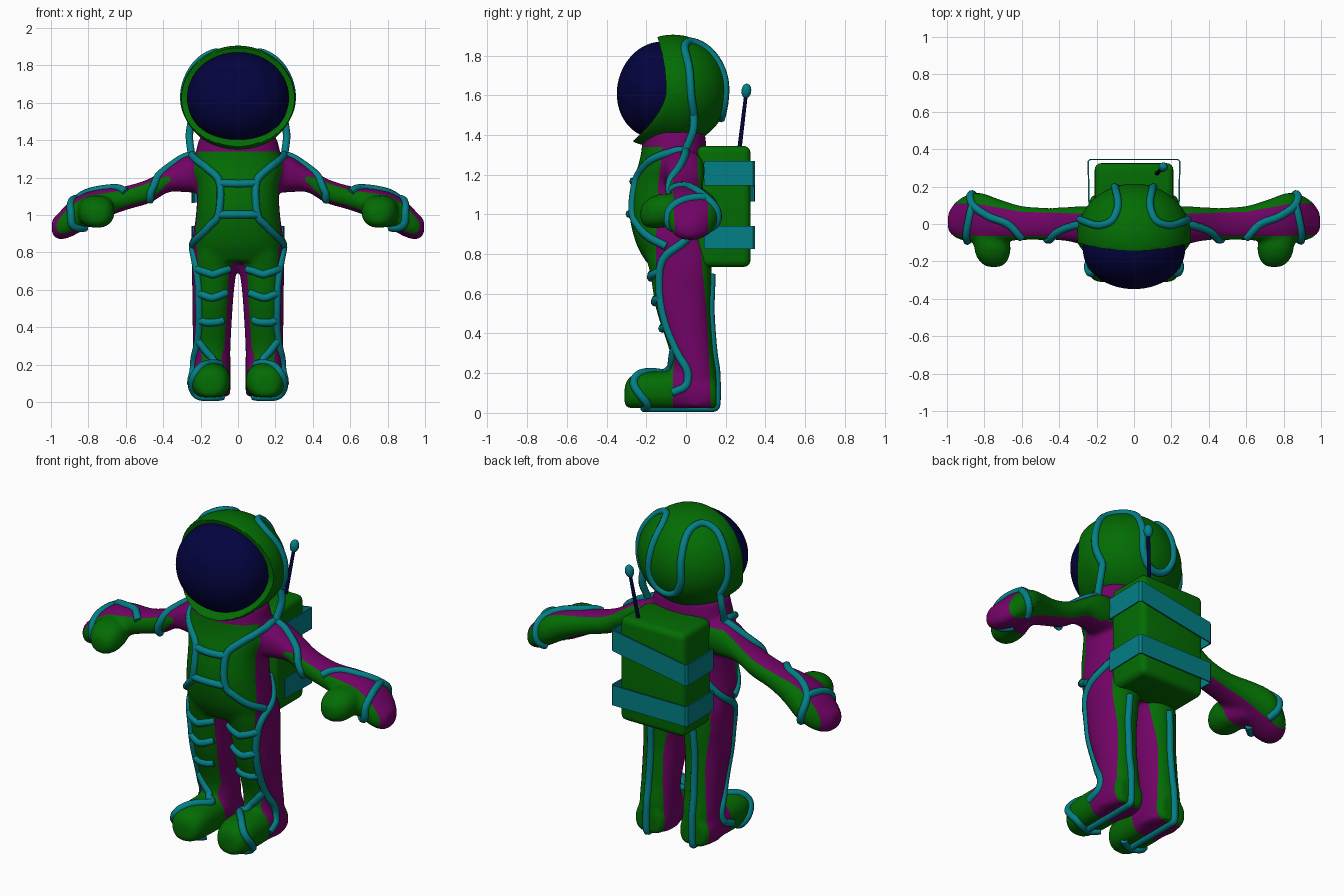
import bpy, bmesh, math
from mathutils import Vector, Matrix
from mathutils.bvhtree import BVHTree

if "Cube" in bpy.data.objects:
    bpy.data.objects.remove(bpy.data.objects["Cube"])


def material(name, rgb):
    m = bpy.data.materials.new(name)
    m.diffuse_color = (*rgb, 1)
    m.use_nodes = True
    m.node_tree.nodes["Principled BSDF"].inputs["Base Color"].default_value = m.diffuse_color
    return m


GREEN = material("suit green", (0.001, 0.15, 0.001))
MAGENTA = material("panel magenta", (0.17, 0.001, 0.135))
TEAL = material("tube teal", (0.001, 0.215, 0.24))
NAVY = material("visor navy", (0.001, 0.001, 0.05))


def add(name, data, *mats):
    ob = bpy.data.objects.new(name, data)
    bpy.context.collection.objects.link(ob)
    for m in mats:
        data.materials.append(m)
    return ob


def from_bm(name, bm, *mats):
    me = bpy.data.meshes.new(name)
    bm.to_mesh(me)
    bm.free()
    return add(name, me, *mats)


def smooth(ob, deg=40):
    bpy.ops.object.select_all(action='DESELECT')
    ob.select_set(True)
    bpy.context.view_layer.objects.active = ob
    bpy.ops.object.shade_smooth_by_angle(angle=math.radians(deg))


def spline(pts, k):
    """Catmull-Rom resampling of tuples of any length."""
    p = [tuple(2 * a - b for a, b in zip(pts[0], pts[1]))] + list(pts)
    p.append(tuple(2 * a - b for a, b in zip(pts[-1], pts[-2])))
    out = []
    for i in range(1, len(p) - 2):
        for s in range(k):
            t = s / k
            out.append(tuple(0.5 * (2 * b + (c - a) * t + (2 * a - 5 * b + 4 * c - d) * t * t
                                    + (3 * b - a - 3 * c + d) * t ** 3)
                             for a, b, c, d in zip(*p[i - 1:i + 3])))
    return out + [tuple(pts[-1])]


def loft(bm, axis, sections, side=1, n=36):
    """Rounded sections (position, centre a, centre b, radius a, radius b) along an axis."""
    rings = []
    for t, a, b, ra, rb in spline(sections, 4):
        ring = []
        for i in range(n):
            c, s = math.cos(math.tau * i / n), math.sin(math.tau * i / n)
            co = [a + ra * math.copysign(abs(c) ** 0.87, c), b + rb * math.copysign(abs(s) ** 0.87, s)]
            co.insert(axis, t)
            ring.append(bm.verts.new((co[0] * side, co[1], max(co[2], 0.025))))
        rings.append(ring)
    for r, q in zip(rings, rings[1:]):
        for i in range(n):
            bm.faces.new((r[i], r[(i + 1) % n], q[(i + 1) % n], q[i]))
    bm.faces.new(rings[0])
    bm.faces.new(rings[-1])


# Suit body: lofted torso and limbs, fused into one skin
bm = bmesh.new()
loft(bm, 2, [(.75, 0, -.03, .235, .165), (.85, 0, -.07, .245, .18), (1.0, 0, -.09, .225, .195),
             (1.15, 0, -.085, .22, .185), (1.25, 0, -.065, .245, .175), (1.32, 0, -.06, .23, .165),
             (1.42, 0, -.06, .205, .155)])
for s in (1, -1):
    loft(bm, 2, [(.03, .14, .045, .1, .11), (.2, .14, .04, .1, .115), (.3, .14, .03, .1, .11),
                 (.5, .137, -.01, .108, .135), (.62, .132, -.02, .113, .148), (.7, .128, -.025, .12, .155),
                 (.8, .122, -.04, .12, .165), (.9, .11, -.06, .1, .15)], s)
    loft(bm, 1, [(-.31, .147, .085, .05, .05), (-.285, .147, .1, .085, .08), (-.22, .147, .11, .105, .095),
                 (-.1, .147, .11, .108, .1), (.0, .145, .11, .105, .1), (.1, .145, .1, .1, .1),
                 (.155, .145, .09, .08, .08)], s)
    loft(bm, 0, [(.1, -.04, 1.22, .12, .1), (.26, -.01, 1.22, .105, .1), (.37, 0, 1.19, .09, .068),
                 (.47, 0, 1.13, .087, .066), (.6, .005, 1.09, .092, .064), (.72, .02, 1.06, .112, .08),
                 (.82, .035, 1.02, .132, .097), (.9, .03, .975, .122, .095), (.96, .02, .94, .09, .07),
                 (.995, .01, .935, .045, .04)], s)
    loft(bm, 1, [(.02, .79, 1.01, .08, .07), (-.1, .76, 1.02, .097, .085), (-.17, .755, 1.01, .09, .08),
                 (-.215, .75, 1.0, .06, .055), (-.23, .75, 1.0, .03, .03)], s)
bmesh.ops.recalc_face_normals(bm, faces=bm.faces)
body = from_bm("suit_body", bm)
rm = body.modifiers.new("fuse", 'REMESH')
rm.mode = 'VOXEL'
rm.voxel_size = 0.0125
sm = body.modifiers.new("soften", 'SMOOTH')
sm.factor = 0.5
sm.iterations = 12
bpy.context.view_layer.update()
skin = bpy.data.meshes.new_from_object(body.evaluated_get(bpy.context.evaluated_depsgraph_get()))
body.modifiers.clear()
body.data = skin
skin.materials.clear()
skin.materials.append(GREEN)
skin.materials.append(MAGENTA)

# Side panels: cut the skin along the seams, then colour between them
FRONT_Z = [(-.1, -.065), (.2, -.065), (.3, -.055), (.5, -.11), (.7, -.15), (.9, -.15), (1.15, -.14), (1.5, -.1)]
BACK_Z = [(-.1, .13), (.3, .115), (.5, .105), (.7, .085), (.9, .07), (1.5, .06)]
FRONT_X = [(.27, -.115), (.45, -.065), (.75, -.065), (1.1, -.055)]
BACK_X = [(.27, .055), (.6, .065), (.85, .11), (1.1, .11)]


def is_arm(c):
    return abs(c.x) > .27 and c.z > .8


def level(seam, t):
    for (a, ya), (b, yb) in zip(seam, seam[1:]):
        if a <= t <= b:
            return ya + (yb - ya) * (t - a) / (b - a)
    return seam[-1][1]


def cut(bm, test, co, no):
    faces = [f for f in bm.faces if test(f.calc_center_median())]
    geom = faces + list({e for f in faces for e in f.edges}) + list({v for f in faces for v in f.verts})
    bmesh.ops.bisect_plane(bm, geom=geom, dist=1e-5, plane_co=co, plane_no=no)


bm = bmesh.new()
bm.from_mesh(skin)
for seam in (FRONT_Z, BACK_Z):
    for (a, ya), (b, yb) in zip(seam, seam[1:]):
        cut(bm, lambda c: a <= c.z <= b and not is_arm(c), (0, ya, a), (0, b - a, ya - yb))
for seam in (FRONT_X, BACK_X):
    for (a, ya), (b, yb) in zip(seam, seam[1:]):
        for s in (1, -1):
            cut(bm, lambda c: a <= c.x * s <= b and is_arm(c), (a * s, ya, 0), ((ya - yb) * s, b - a, 0))
cut(bm, lambda c: abs(c.x) < .23 and c.z > 1.3, (0, 0, 1.34), (0, 0, 1))
for f in bm.faces:
    c = f.calc_center_median()
    f.smooth = True
    if is_arm(c):
        panel = level(FRONT_X, abs(c.x)) < c.y < level(BACK_X, abs(c.x))
    else:
        panel = level(FRONT_Z, c.z) < c.y < level(BACK_Z, c.z) or c.z > 1.34
    f.material_index = int(panel)
body_tree = BVHTree.FromBMesh(bm)
bm.to_mesh(skin)
bm.free()

# Helmet: ellipsoid with a lowered chin and the front cut back to a curved rim
bm = bmesh.new()
bmesh.ops.create_uvsphere(bm, u_segments=96, v_segments=64, radius=1, matrix=Matrix.Rotation(math.pi / 2, 4, 'X'))
for v in bm.verts:
    x, y, z = v.co.x * .305, v.co.y * .28 - .065, v.co.z * .28 + 1.625
    if y < -.065:
        y -= .4 * max(0, 1.6 - z)
    d = z - 1.62
    rim = -.10 - (.04 * (d / .26) ** 2 if d > 0 else .145 * (-d / .23) ** 1.7)
    v.co = (x, max(y, rim), z)
helmet_tree = BVHTree.FromBMesh(bm)
smooth(from_bm("helmet", bm, GREEN))

# Visor
bm = bmesh.new()
bmesh.ops.create_uvsphere(bm, u_segments=64, v_segments=40, radius=1,
                          matrix=Matrix.Translation((0, -.138, 1.627)) @ Matrix.Rotation(math.radians(-14), 4, 'X')
                          @ Matrix.Diagonal((.273, .208, .245, 1)))
smooth(from_bm("visor", bm, NAVY), 60)


# Tubes lying on the surface of the suit
def tubes(name, paths, tree=None, mirror=True):
    cu = bpy.data.curves.new(name, 'CURVE')
    cu.dimensions = '3D'
    cu.bevel_depth = .021
    cu.bevel_resolution = 2
    cu.use_fill_caps = True
    for path in paths:
        for s in (1, -1) if mirror else (1,):
            pts = [Vector((p[0] * s, p[1], p[2])) for p in spline(path, 8)]
            if tree:
                pts = [tree.find_nearest(p)[0] for p in pts]
            sp = cu.splines.new('POLY')
            sp.points.add(len(pts) - 1)
            for q, p in zip(sp.points, pts):
                q.co = (p.x, p.y, max(p.z, .021), 1)
    return add(name, cu, TEAL)


half = [(.25, .04, 1.5), (.3, .03, 1.6), (.28, .02, 1.74), (.21, .0, 1.86), (.13, .03, 1.9),
        (.09, .11, 1.85), (.1, .19, 1.72), (.11, .22, 1.58), (.07, .22, 1.49)]
tubes("helmet_tube", [half + [(0, .22, 1.46)] + [(-x, y, z) for x, y, z in half[::-1]]], helmet_tree, False)
tubes("shoulder_link_tubes", [[(.25, .04, 1.5), (.26, .035, 1.42), (.25, 0, 1.33)]])
tubes("chest_bars", [[(-.11, -.3, z), (0, -.32, z), (.11, -.3, z)] for z in (1.18, 1.0)], body_tree, False)
tubes("chest_tubes", [[(.25, 0, 1.34), (.24, -.1, 1.31), (.17, -.22, 1.25), (.11, -.29, 1.18), (.12, -.31, 1.0),
                       (.18, -.27, .93), (.24, -.1, .84)]], body_tree)
tubes("arm_tubes", [[(.25, 0, 1.34), (.33, -.01, 1.3), (.42, -.05, 1.22), (.46, -.11, 1.13), (.46, -.07, 1.05)],
                    [(.6, -.07, 1.12), (.68, 0, 1.16), (.78, .04, 1.15), (.86, .1, 1.08), (.87, .17, .99),
                     (.82, .13, .9)],
                    [(.86, .1, 1.08), (.89, 0, 1.08), (.9, -.1, 1.02), (.88, -.11, .93), (.8, -.03, .9)]], body_tree)
tubes("leg_tubes", [[(.2, .1, .97), (.24, 0, .87), (.24, -.12, .77), (.23, -.15, .62), (.23, -.13, .45),
                     (.235, -.07, .32), (.25, 0, .22), (.26, 0, .14), (.26, -.07, .1)],
                    [(.14, .2, .7), (.15, .2, .4), (.15, .2, .15), (.15, .17, .04), (.15, .08, 0),
                     (.15, -.1, 0), (.15, -.22, 0)],
                    [(.23, -.08, .32), (.17, -.1, .26), (.09, -.11, .21), (.16, -.2, .22), (.22, -.26, .15),
                     (.24, -.2, .05), (.2, -.2, 0), (.14, -.21, 0), (.07, -.18, 0)]]
      + [[(.23, -.14, z + .01), (.14, -.25, z - .03), (.05, -.15, z + .01)] for z in (.7, .57, .41)], body_tree)

# Backpack
bm = bmesh.new()
bmesh.ops.create_cube(bm, size=1, matrix=Matrix.Translation((0, .19, 1.04)) @ Matrix.Diagonal((.42, .27, .61, 1)))
bmesh.ops.bevel(bm, geom=bm.edges[:], offset=.035, segments=4, profile=.5, affect='EDGES')
smooth(from_bm("backpack", bm, GREEN))

# Backpack straps: thin bands wrapped around three sides, the upper one slanting down to the left
for name, z0, z1, drop in (("upper_strap", 1.145, 1.268, .08), ("lower_strap", .825, .942, 0)):
    bm = bmesh.new()
    outline = [(-.24, .09), (-.245, .335), (-.235, .345), (.235, .345), (.245, .335), (.24, .09)]
    cols = [[bm.verts.new((x, y, z - (drop if x < 0 else 0))) for z in (z0, z1)] for x, y in outline]
    for a, b in zip(cols, cols[1:]):
        bm.faces.new((a[0], b[0], b[1], a[1]))
    ob = from_bm(name, bm, TEAL)
    so = ob.modifiers.new("thickness", 'SOLIDIFY')
    so.thickness = .008
    so.offset = 0

# Antenna
a, b = Vector((.12, .268, 1.32)), Vector((.155, .303, 1.61))
rot = (b - a).to_track_quat('Z', 'Y').to_matrix().to_4x4()
bm = bmesh.new()
bmesh.ops.create_cone(bm, cap_ends=True, segments=16, radius1=.011, radius2=.009, depth=(b - a).length,
                      matrix=Matrix.Translation((a + b) / 2) @ rot)
smooth(from_bm("antenna_rod", bm, NAVY))
bm = bmesh.new()
bmesh.ops.create_uvsphere(bm, u_segments=20, v_segments=14, radius=1,
                          matrix=Matrix.Translation((.156, .304, 1.622)) @ rot @ Matrix.Diagonal((.025, .025, .037, 1)))
smooth(from_bm("antenna_tip", bm, TEAL), 60)
